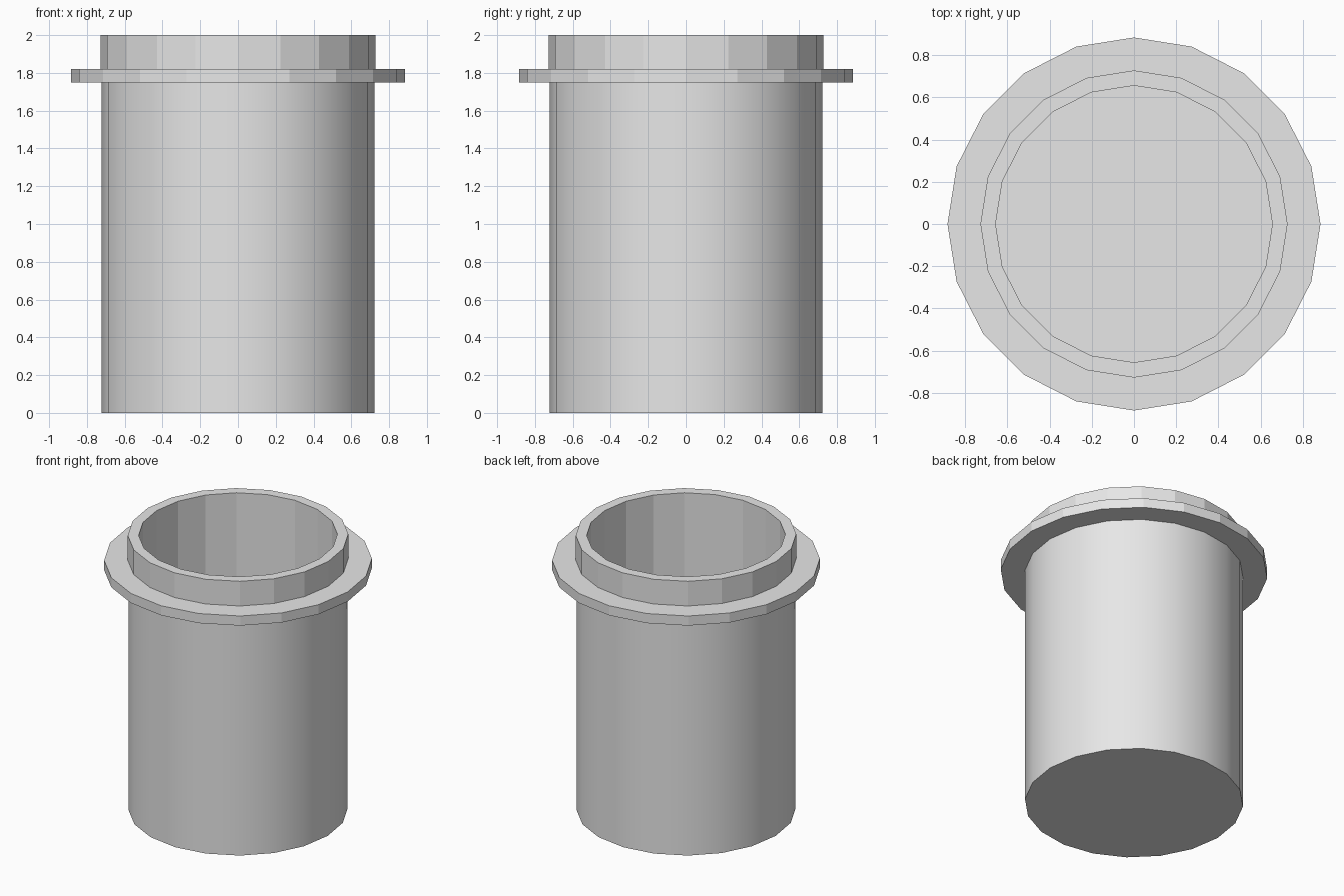
import bpy, bmesh
from math import cos, sin, tau

SIDES = 20
R_BODY, R_FLANGE, R_NECK, R_BORE = 0.723, 0.884, 0.728, 0.656
Z_FLOOR, Z_UNDER, Z_OVER, Z_RIM = 0.07, 1.75, 1.82, 2.0

cube = bpy.data.objects.get("Cube")
if cube:
    bpy.data.objects.remove(cube, do_unlink=True)

grey = bpy.data.materials.new("plain grey")
grey.use_nodes = True
colour = (0.8, 0.8, 0.8, 1.0)
grey.diffuse_color = colour
grey.node_tree.nodes["Principled BSDF"].inputs["Base Color"].default_value = colour


def lathe(name, profile, smooth_walls=False, cap_start=False, cap_end=False):
    """Turn (radius, height) points around z; upward profiles face outward."""
    bm = bmesh.new()
    rings = []
    for r, z in profile:
        rings.append([bm.verts.new((r * cos(tau * i / SIDES), r * sin(tau * i / SIDES), z))
                      for i in range(SIDES)])
    for low, high in zip(rings, rings[1:]):
        for i in range(SIDES):
            j = (i + 1) % SIDES
            face = bm.faces.new((low[i], low[j], high[j], high[i]))
            face.smooth = smooth_walls
    if cap_start:
        bm.faces.new(rings[0][::-1])
    if cap_end:
        bm.faces.new(rings[-1])
    mesh = bpy.data.meshes.new(name)
    bm.to_mesh(mesh)
    bm.free()
    mesh.materials.append(grey)
    obj = bpy.data.objects.new(name, mesh)
    bpy.context.collection.objects.link(obj)
    return obj


# Smooth outer wall with a flat closed base
lathe("body", [(R_BODY, 0), (R_BODY, Z_UNDER)], smooth_walls=True, cap_start=True)

# Faceted ring that sticks out near the top
lathe("flange", [(R_BODY, Z_UNDER), (R_FLANGE, Z_UNDER),
                 (R_FLANGE, Z_OVER), (R_NECK, Z_OVER)])

# Raised lip above the flange, with its flat rim
lathe("neck", [(R_NECK, Z_OVER), (R_NECK, Z_RIM), (R_BORE, Z_RIM)])

# Faceted hollow inside, down to the floor
lathe("inner_wall", [(R_BORE, Z_RIM), (R_BORE, Z_FLOOR)], cap_end=True)
